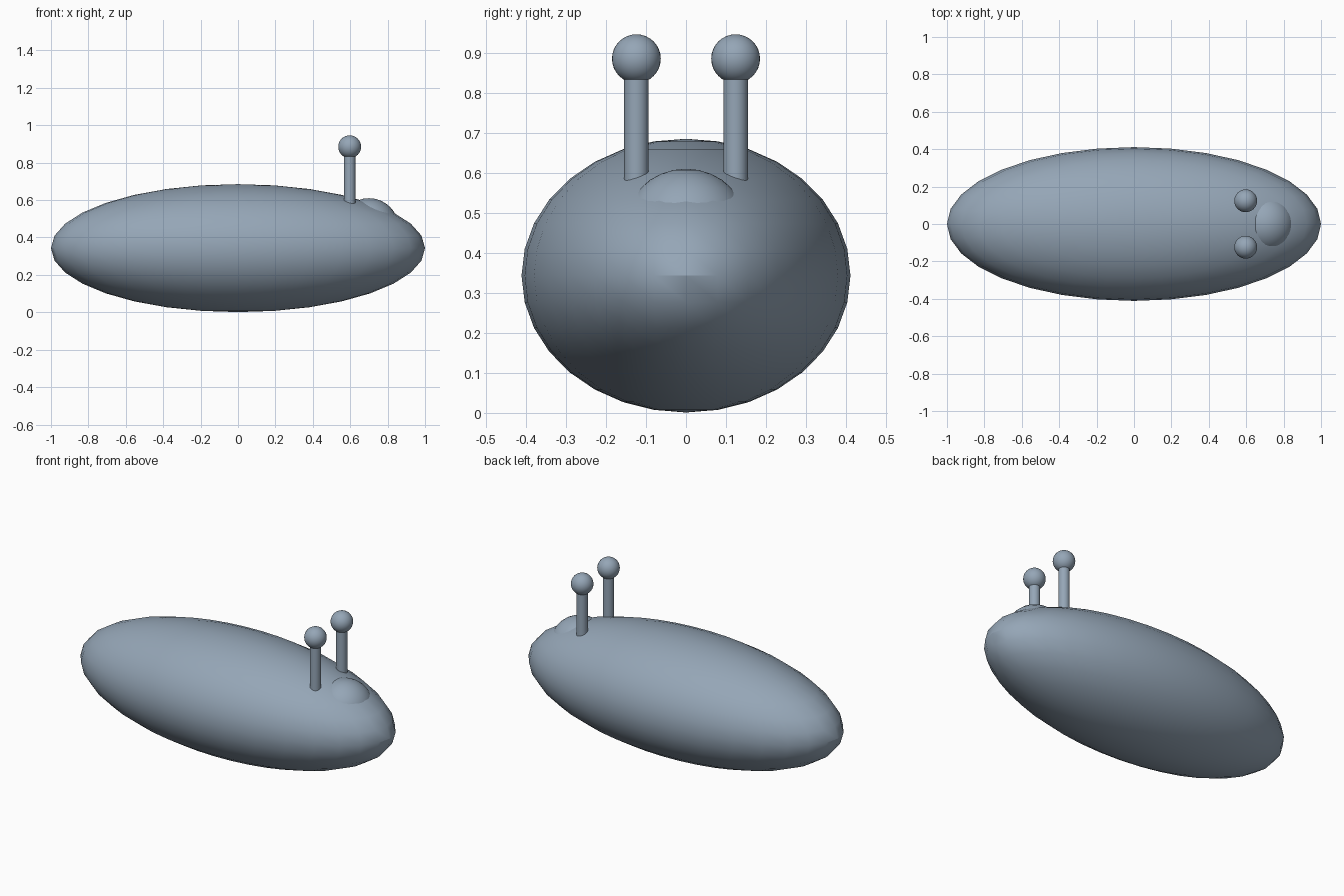
import bpy

if "Cube" in bpy.data.objects:
    bpy.data.objects.remove(bpy.data.objects["Cube"])

# Single slate blue-grey colour
slate = bpy.data.materials.new("slate_grey")
slate.diffuse_color = (0.30, 0.38, 0.47, 1.0)
slate.use_nodes = True
slate.node_tree.nodes["Principled BSDF"].inputs["Base Color"].default_value = slate.diffuse_color


def finish(name):
    obj = bpy.context.object
    obj.name = name
    obj.data.materials.append(slate)
    bpy.ops.object.shade_smooth_by_angle()
    return obj


def ellipsoid(name, center, radii):
    bpy.ops.mesh.primitive_uv_sphere_add(segments=32, ring_count=16, radius=1, location=center)
    bpy.context.object.scale = radii
    bpy.ops.object.transform_apply(location=False, rotation=False, scale=True)
    return finish(name)


# Long rounded body
ellipsoid("body", (0, 0, 0.343), (1.0, 0.411, 0.342))

# Low bump on the head, mostly sunk into the body
ellipsoid("head_bump", (0.70, 0, 0.45), (0.16, 0.16, 0.16))

# Pair of eye stalks with ball eyes
for side, y in (("right", -0.124), ("left", 0.124)):
    bottom, top = 0.50, 0.885
    bpy.ops.mesh.primitive_cylinder_add(vertices=32, radius=0.0305, depth=top - bottom,
                                        location=(0.597, y, (top + bottom) / 2))
    finish("eye_stalk_" + side)
    ellipsoid("eye_" + side, (0.597, y, 0.885), (0.061, 0.061, 0.061))
